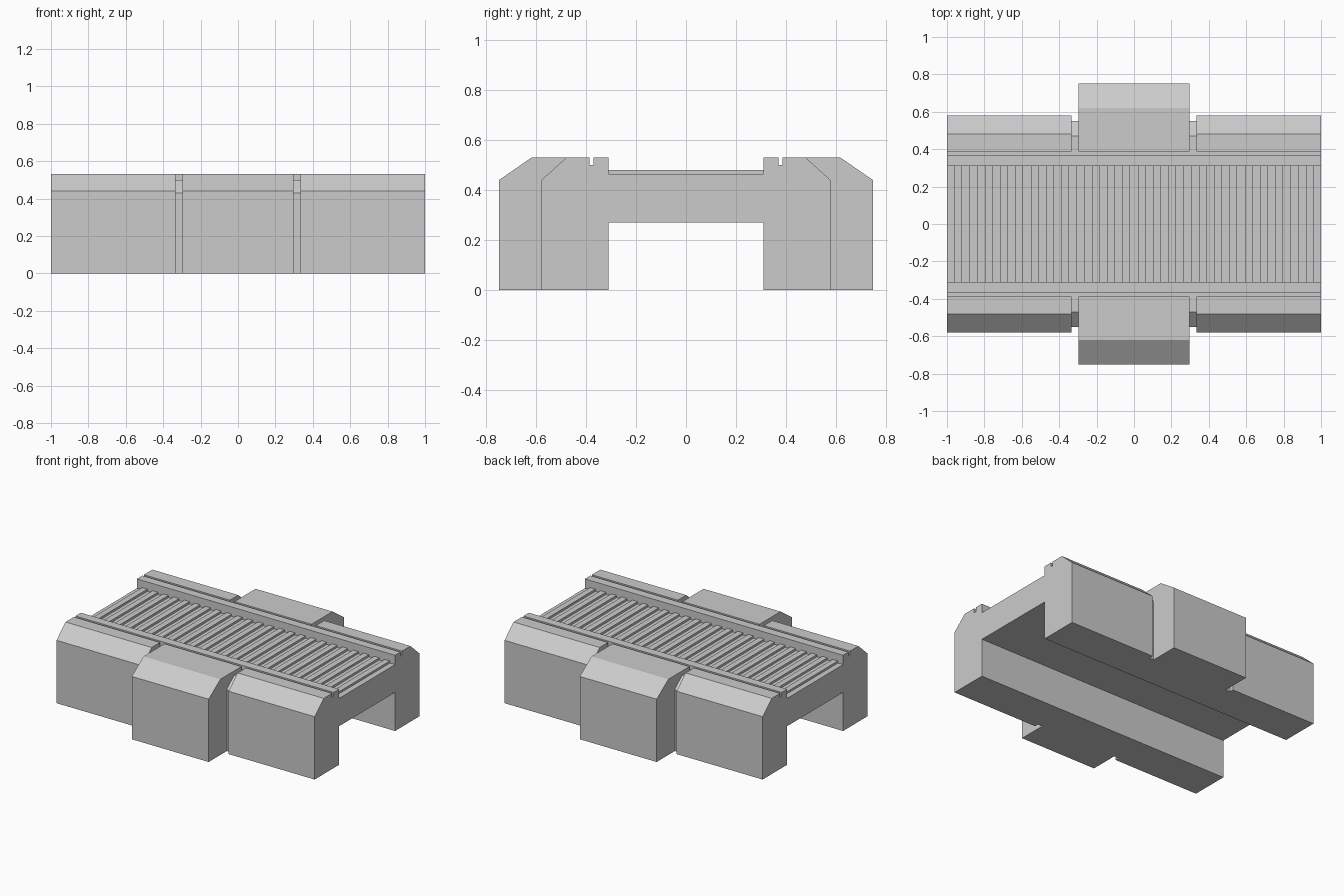
import bpy, bmesh, math

if "Cube" in bpy.data.objects:
    bpy.data.objects.remove(bpy.data.objects["Cube"])


def extrude_profile(name, pts, x0, x1):
    """Solid made by sweeping a (y, z) outline along x."""
    bm = bmesh.new()
    face = bm.faces.new([bm.verts.new((x0, y, z)) for y, z in pts])
    new = bmesh.ops.extrude_face_region(bm, geom=[face])["geom"]
    verts = [v for v in new if isinstance(v, bmesh.types.BMVert)]
    bmesh.ops.translate(bm, verts=verts, vec=(x1 - x0, 0, 0))
    bmesh.ops.recalc_face_normals(bm, faces=bm.faces)
    mesh = bpy.data.meshes.new(name)
    bm.to_mesh(mesh)
    bm.free()
    ob = bpy.data.objects.new(name, mesh)
    bpy.context.collection.objects.link(ob)
    return ob


def mirrored(pts):
    return [(-y, z) for y, z in pts]


# Bridge-shaped core: deck, legs, inner rails, cable groove, recessed joints
half = [(0.31, 0.27), (0.31, 0), (0.55, 0), (0.55, 0.43), (0.47, 0.50),
        (0.37, 0.50), (0.37, 0.53), (0.31, 0.53), (0.31, 0.465)]
body = extrude_profile("bridge_body", half + mirrored(half)[::-1], -1, 1)

# Outer armour blocks, narrow at both ends and wide in the middle
end_block = [(0.387, 0), (0.58, 0), (0.58, 0.44), (0.48, 0.53), (0.387, 0.53)]
mid_block = [(0.387, 0), (0.75, 0), (0.75, 0.44), (0.62, 0.53), (0.387, 0.53)]
blocks = []
for pts, x0, x1 in ((end_block, -1, -0.333), (mid_block, -0.298, 0.298),
                    (end_block, 0.333, 1)):
    for outline in (pts, mirrored(pts)):
        blocks.append(extrude_profile("outer_block", outline, x0, x1))

# Fuse the blocks into the body and clean up flat seams
for block in blocks:
    mod = body.modifiers.new("fuse", 'BOOLEAN')
    mod.operation = 'UNION'
    mod.solver = 'EXACT'
    mod.object = block
bpy.context.view_layer.update()
fused = bpy.data.meshes.new_from_object(
    body.evaluated_get(bpy.context.evaluated_depsgraph_get()))
body.modifiers.clear()
bm = bmesh.new()
bm.from_mesh(fused)
bmesh.ops.remove_doubles(bm, verts=bm.verts, dist=1e-5)
bmesh.ops.dissolve_limit(bm, angle_limit=math.radians(1),
                         verts=bm.verts, edges=bm.edges)
bm.to_mesh(body.data)
bm.free()
for block in blocks:
    bpy.data.objects.remove(block)

# Ribs across the walkway
count = 24
step = 1.92 / (2 * count - 1)
rib = extrude_profile("walkway_ribs", [(-0.31, 0.463), (0.31, 0.463),
                      (0.31, 0.48), (-0.31, 0.48)], -0.96, -0.96 + step)
array = rib.modifiers.new("repeat", 'ARRAY')
array.count = count
array.use_relative_offset = False
array.use_constant_offset = True
array.constant_offset_displace = (2 * step, 0, 0)
